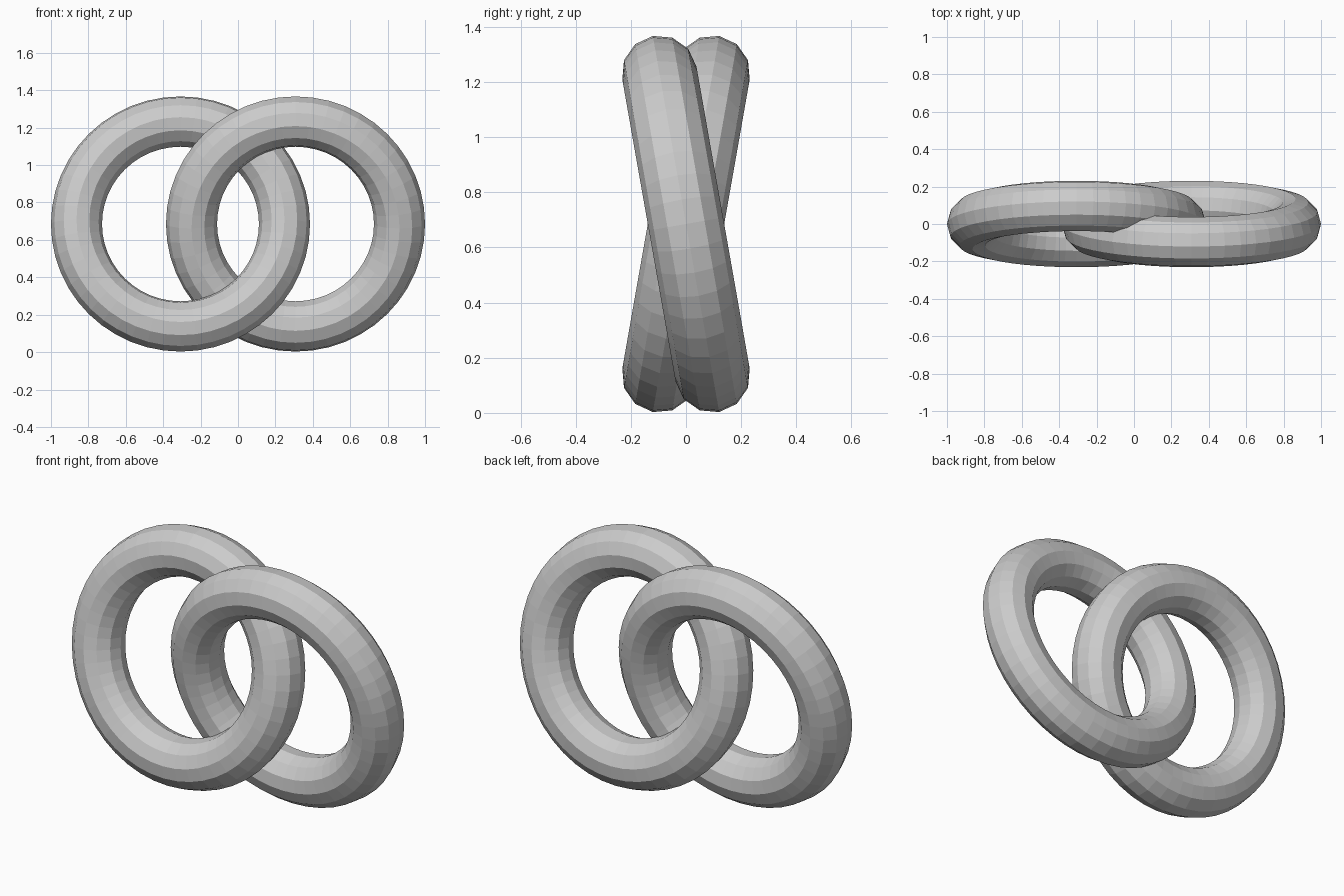
import bpy
from math import radians

cube = bpy.data.objects.get("Cube")
if cube:
    bpy.data.objects.remove(cube, do_unlink=True)

# One plain grey for both rings
grey = bpy.data.materials.new("light_grey")
grey.use_nodes = True
colour = (0.6, 0.6, 0.6, 1)
grey.diffuse_color = colour
grey.node_tree.nodes["Principled BSDF"].inputs["Base Color"].default_value = colour


def add_ring(name, x, tilt):
    """Faceted upright ring, leaning by tilt degrees about the x axis."""
    bpy.ops.mesh.primitive_torus_add(
        major_segments=48, minor_segments=12,
        major_radius=0.556, minor_radius=0.1365,
        location=(x, 0, 0.685), rotation=(radians(90 + tilt), 0, 0))
    ring = bpy.context.object
    ring.name = name
    ring.data.materials.append(grey)
    bpy.ops.object.shade_flat()


# Interlocked pair leaning opposite ways
add_ring("left_ring", 0.3075, 10)
add_ring("right_ring", -0.3075, -10)
